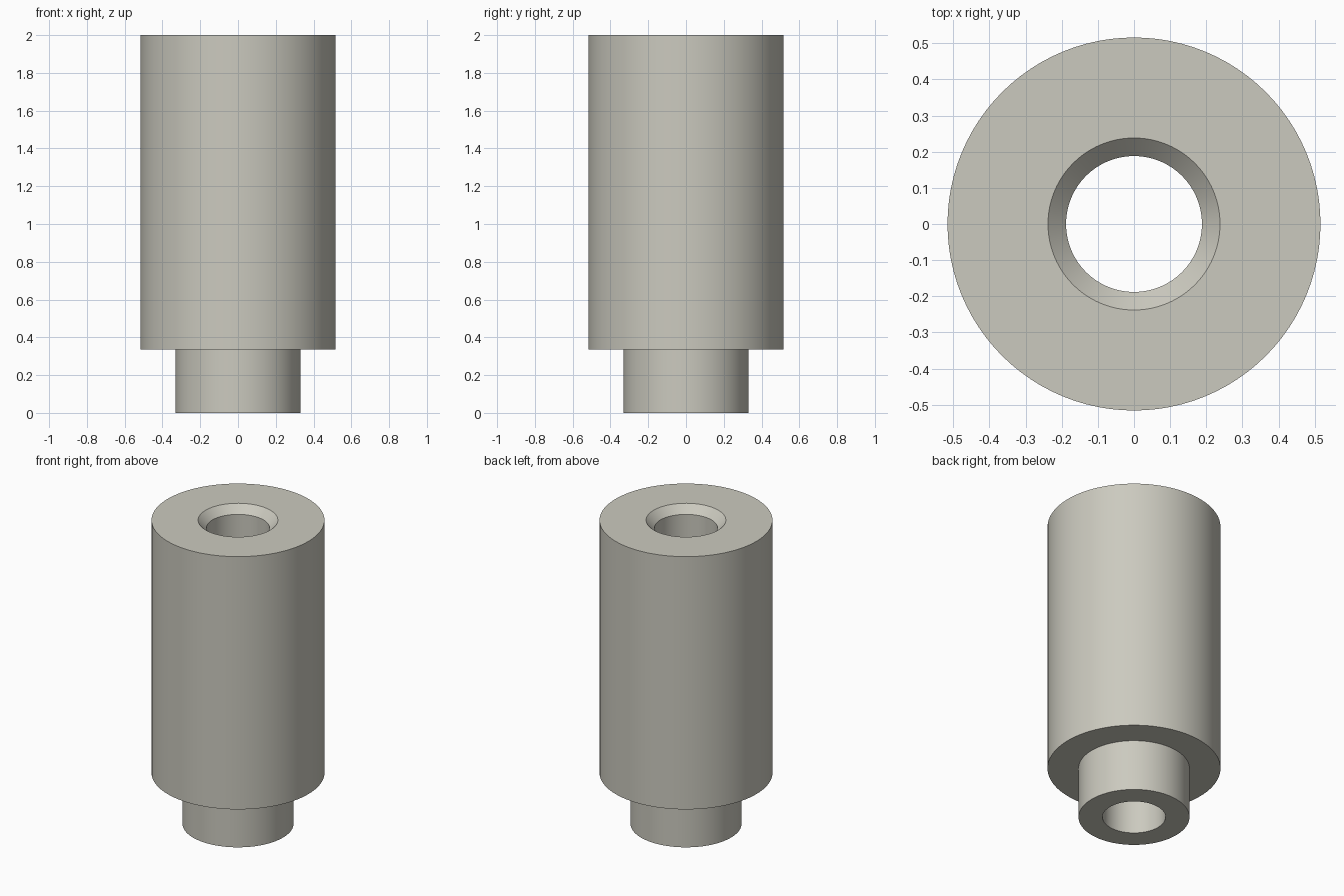
import bpy
import bmesh
import math

cube = bpy.data.objects.get("Cube")
if cube:
    bpy.data.objects.remove(cube, do_unlink=True)

SEGMENTS = 96

# Main dimensions
BODY_R, NECK_R, BORE_R = 0.516, 0.331, 0.188
HEIGHT, SHOULDER_Z, CHAMFER = 2.0, 0.336, 0.05


def make_material(name, color):
    mat = bpy.data.materials.new(name)
    mat.use_nodes = True
    mat.diffuse_color = color
    mat.node_tree.nodes["Principled BSDF"].inputs["Base Color"].default_value = color
    return mat


def lathe(name, profile, mat):
    """Revolve a closed (radius, z) profile around the z axis."""
    bm = bmesh.new()
    verts = [bm.verts.new((r, 0, z)) for r, z in profile]
    edges = [bm.edges.new((v, verts[(i + 1) % len(verts)])) for i, v in enumerate(verts)]
    bmesh.ops.spin(bm, geom=verts + edges, cent=(0, 0, 0), axis=(0, 0, 1),
                   angle=math.tau, steps=SEGMENTS, use_duplicate=False)
    bmesh.ops.remove_doubles(bm, verts=bm.verts[:], dist=1e-4)
    bmesh.ops.recalc_face_normals(bm, faces=bm.faces[:])
    mesh = bpy.data.meshes.new(name)
    bm.to_mesh(mesh)
    bm.free()
    mesh.materials.append(mat)
    obj = bpy.data.objects.new(name, mesh)
    bpy.context.collection.objects.link(obj)
    bpy.ops.object.select_all(action="DESELECT")
    obj.select_set(True)
    bpy.context.view_layer.objects.active = obj
    bpy.ops.object.shade_smooth_by_angle(angle=math.radians(30))
    return obj


# Stepped sleeve with a through bore, chamfered at the top
warm_grey = make_material("warm_grey", (0.60, 0.59, 0.52, 1.0))
lathe("stepped_bushing", [
    (BORE_R, 0),
    (NECK_R, 0),
    (NECK_R, SHOULDER_Z),
    (BODY_R, SHOULDER_Z),
    (BODY_R, HEIGHT),
    (BORE_R + CHAMFER, HEIGHT),
    (BORE_R, HEIGHT - CHAMFER),
], warm_grey)
